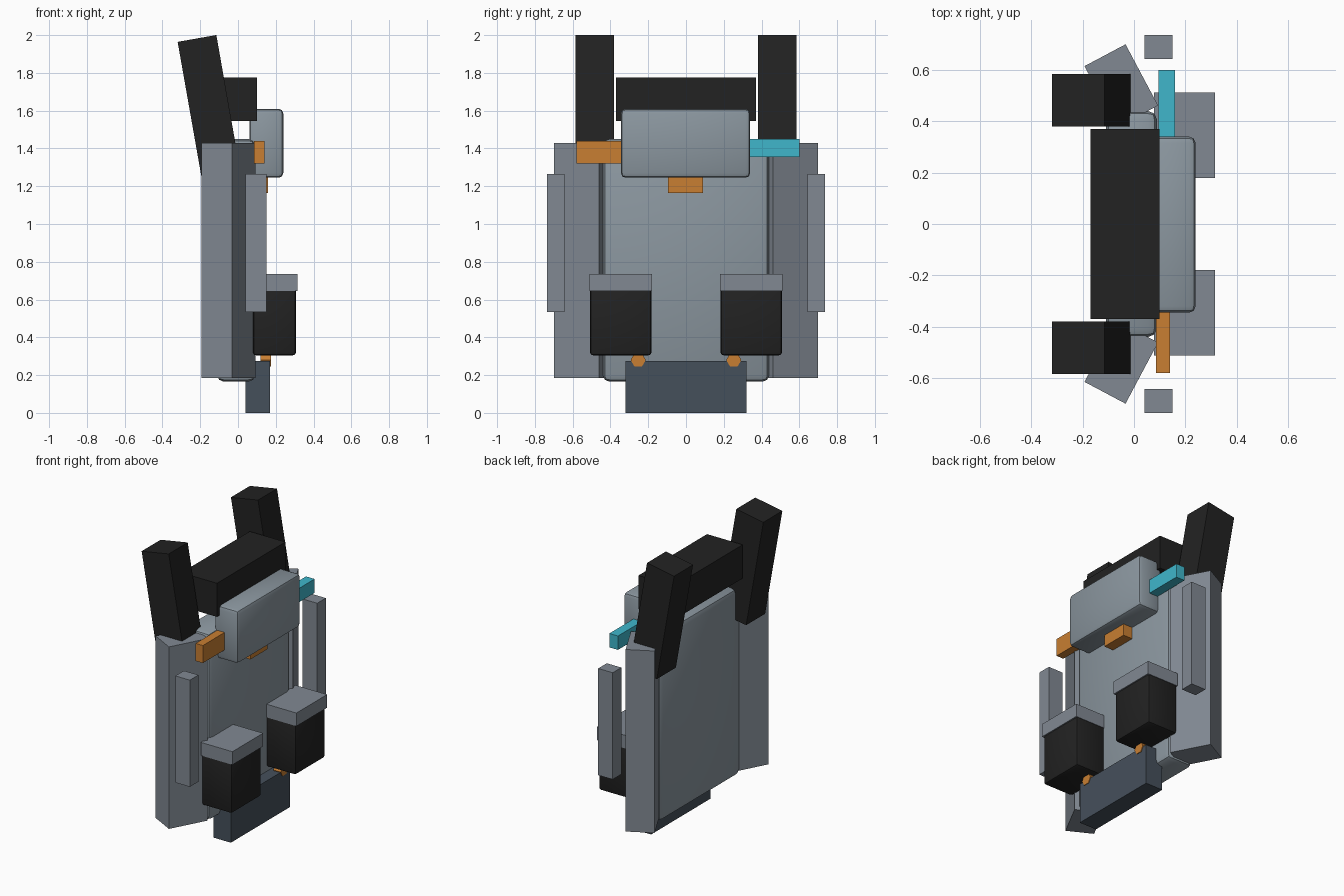
import bpy
from math import radians
from mathutils import Vector

cube = bpy.data.objects.get("Cube")
if cube:
    bpy.data.objects.remove(cube, do_unlink=True)


def material(name, rgb):
    m = bpy.data.materials.new(name)
    m.use_nodes = True
    m.diffuse_color = (*rgb, 1)
    m.node_tree.nodes["Principled BSDF"].inputs["Base Color"].default_value = (*rgb, 1)
    return m


hull_grey = material("hull grey", (0.26, 0.31, 0.35))
panel_grey = material("panel grey", (0.22, 0.25, 0.29))
black = material("black", (0.016, 0.016, 0.016))
slate = material("dark slate", (0.06, 0.08, 0.105))
orange = material("orange", (0.58, 0.21, 0.032))
cyan = material("cyan", (0.05, 0.47, 0.6))


def box(name, low, high, mat, bevel=0, turn=(0, 0, 0)):
    """Box between two corners, turned about its centre, optionally rounded."""
    low, high = Vector(low), Vector(high)
    bpy.ops.mesh.primitive_cube_add(size=1, location=(low + high) / 2,
                                    rotation=[radians(a) for a in turn])
    ob = bpy.context.object
    ob.name = name
    ob.scale = high - low
    bpy.ops.object.transform_apply(location=False, rotation=False, scale=True)
    ob.data.materials.append(mat)
    if bevel:
        mod = ob.modifiers.new("rounded edges", "BEVEL")
        mod.width = bevel
        mod.segments = 2
        bpy.ops.object.modifier_apply(modifier=mod.name)
        bpy.ops.object.shade_smooth_by_angle(angle=radians(40))
    return ob


# Central hull, chest block and top bar
box("hull", (-0.11, -0.44, 0.165), (0.09, 0.44, 1.45), hull_grey, 0.035)
box("upper_block", (0.06, -0.345, 1.245), (0.24, 0.34, 1.61), hull_grey, 0.025)
box("top_bar", (-0.17, -0.37, 1.545), (0.10, 0.37, 1.775), black)
box("skirt", (0.04, -0.32, 0), (0.17, 0.32, 0.275), slate)

# Small coloured fittings
box("right_marker", (0.085, -0.58, 1.32), (0.14, -0.33, 1.44), orange)
box("left_marker", (0.095, 0.33, 1.355), (0.16, 0.60, 1.45), cyan)
box("centre_marker", (0.07, -0.095, 1.165), (0.16, 0.09, 1.26), orange)

# Paired parts
for side, s in (("right", -1), ("left", 1)):
    def pair(name, x, y, z, mat, bevel=0, turn=(0, 0, 0)):
        y0, y1 = sorted((s * y[0], s * y[1]))
        return box(f"{side}_{name}", (x[0], y0, z[0]), (x[1], y1, z[1]), mat, bevel, turn)

    pair("wing_panel", (-0.14, 0.041), (0.403, 0.673), (0.185, 1.43), panel_grey,
         turn=(0, 0, s * 28))
    pair("side_strip", (0.04, 0.15), (0.642, 0.735), (0.535, 1.265), panel_grey)
    pair("mast", (-0.256, -0.048), (0.38, 0.585), (1.238, 1.988), black, turn=(0, -10, 0))
    pair("pouch", (0.08, 0.307), (0.183, 0.508), (0.305, 0.68), black, 0.015)
    pair("pouch_lid", (0.077, 0.316), (0.18, 0.512), (0.645, 0.735), panel_grey)

    # Six-sided bolt under each pouch
    bpy.ops.mesh.primitive_cylinder_add(vertices=6, radius=0.04, depth=0.055,
                                        location=(0.147, s * 0.253, 0.28),
                                        rotation=(0, radians(90), 0))
    bolt = bpy.context.object
    bolt.name = f"{side}_bolt"
    bolt.data.materials.append(orange)
